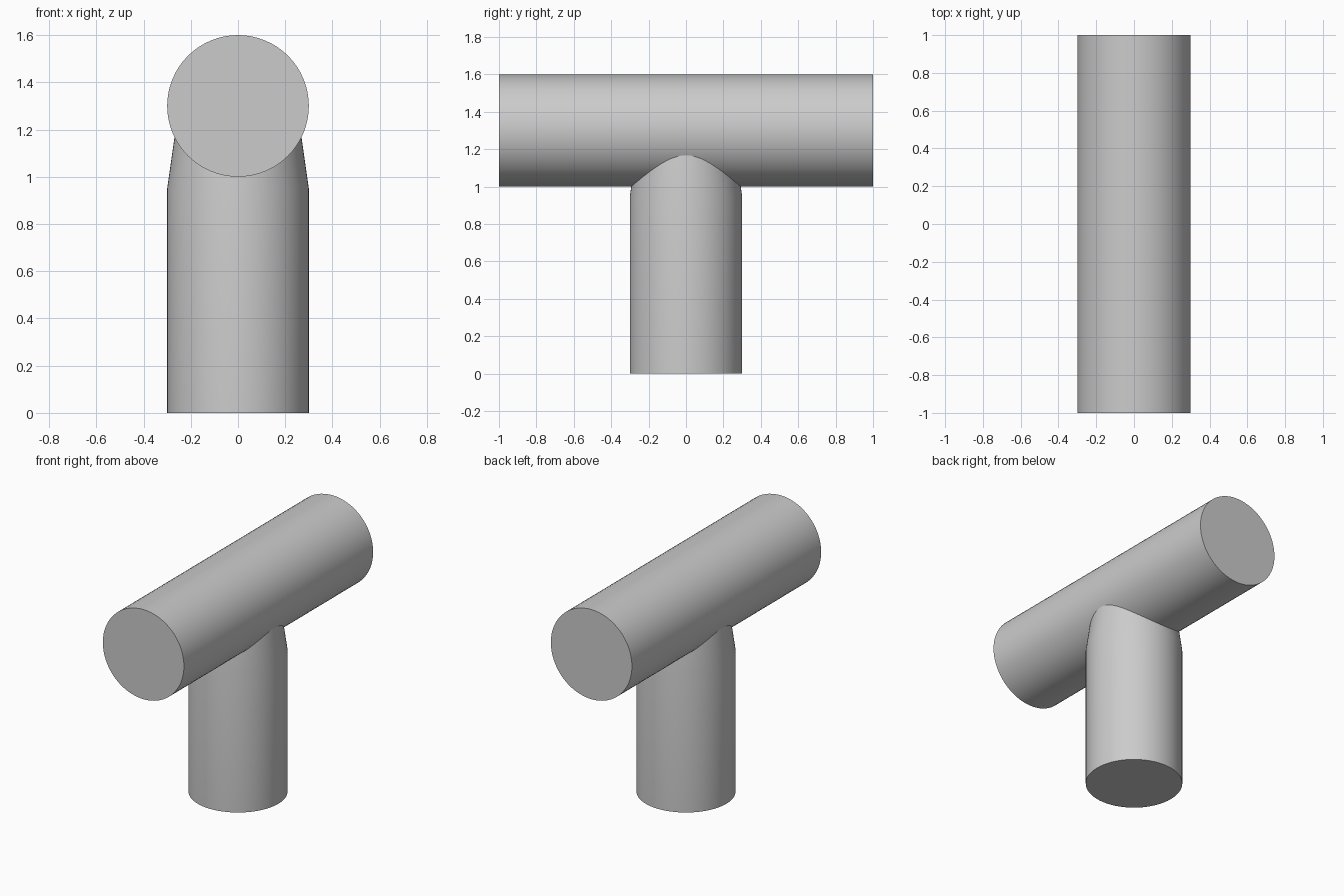
import bpy
import bmesh
from math import radians, tau, cos, sin

cube = bpy.data.objects.get("Cube")
if cube:
    bpy.data.objects.remove(cube, do_unlink=True)

SIDES = 64
RADIUS = 0.3

grey = bpy.data.materials.new("plain grey")
grey.use_nodes = True
colour = (0.6, 0.6, 0.6, 1)
grey.diffuse_color = colour
grey.node_tree.nodes["Principled BSDF"].inputs["Base Color"].default_value = colour


def turned_pipe(name, profile):
    """Closed round solid around z from (radius, height) pairs."""
    bm = bmesh.new()
    rings = [[bm.verts.new((r * cos(tau * i / SIDES), r * sin(tau * i / SIDES), z))
              for i in range(SIDES)] for r, z in profile]
    for low, high in zip(rings, rings[1:]):
        for i in range(SIDES):
            j = (i + 1) % SIDES
            bm.faces.new((low[i], low[j], high[j], high[i]))
    bm.faces.new(rings[0][::-1])
    bm.faces.new(rings[-1])
    mesh = bpy.data.meshes.new(name)
    bm.to_mesh(mesh)
    bm.free()
    mesh.materials.append(grey)
    obj = bpy.data.objects.new(name, mesh)
    bpy.context.collection.objects.link(obj)
    bpy.ops.object.select_all(action="DESELECT")
    obj.select_set(True)
    bpy.context.view_layer.objects.active = obj
    bpy.ops.object.shade_smooth_by_angle(angle=radians(30))
    return obj


# Upright pipe, tapering where it enters the crossbar
turned_pipe("upright_pipe", [(RADIUS, 0), (RADIUS, 0.95), (0.25, 1.3)])

# Horizontal pipe running front to back
crossbar = turned_pipe("cross_pipe", [(RADIUS, -1), (RADIUS, 1)])
crossbar.rotation_euler.x = radians(90)
crossbar.location.z = 1.3
